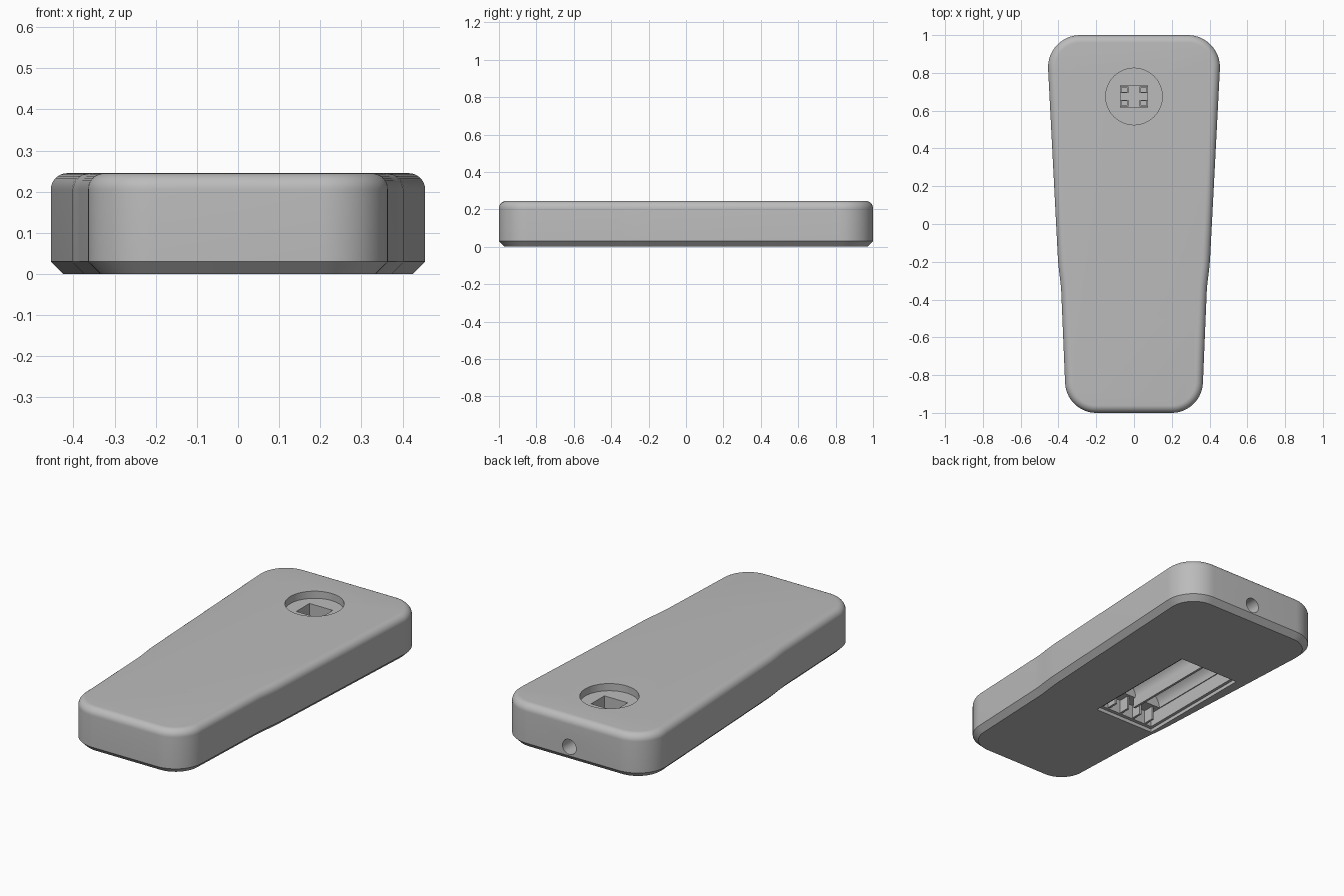
import bpy, bmesh, math
from mathutils import Vector

cube = bpy.data.objects.get("Cube")
if cube:
    bpy.data.objects.remove(cube, do_unlink=True)

grey = bpy.data.materials.new("plain grey")
grey.use_nodes = True
grey.diffuse_color = (0.5, 0.5, 0.5, 1)
grey.node_tree.nodes["Principled BSDF"].inputs["Base Color"].default_value = (0.5, 0.5, 0.5, 1)


def finish(name, bm):
    bmesh.ops.recalc_face_normals(bm, faces=bm.faces)
    mesh = bpy.data.meshes.new(name)
    bm.to_mesh(mesh)
    bm.free()
    mesh.materials.append(grey)
    obj = bpy.data.objects.new(name, mesh)
    bpy.context.collection.objects.link(obj)
    return obj


def box(name, x0, x1, y0, y1, z0, z1):
    bm = bmesh.new()
    bmesh.ops.create_cube(bm, size=1)
    for v in bm.verts:
        v.co = Vector((x1 if v.co.x > 0 else x0,
                       y1 if v.co.y > 0 else y0,
                       z1 if v.co.z > 0 else z0))
    return finish(name, bm)


def cylinder(name, centre, radius, depth, along_y=False):
    bm = bmesh.new()
    bmesh.ops.create_cone(bm, cap_ends=True, segments=48, radius1=radius,
                          radius2=radius, depth=depth)
    obj = finish(name, bm)
    if along_y:
        obj.rotation_euler.x = math.pi / 2
    obj.location = centre
    return obj


def corner(cx, cy, r, start, end, steps=14):
    angles = [math.radians(start + (end - start) * i / steps) for i in range(steps + 1)]
    return [Vector((cx + r * math.cos(a), cy + r * math.sin(a))) for a in angles]


# Tapered handheld body: half outline from narrow end to wide end, then mirrored
half = corner(0.199, -0.834, 0.166, -90, -3)
half += [Vector(p) for p in ((0.385, -0.36), (0.388, -0.32), (0.394, -0.27),
                             (0.400, -0.22), (0.403, -0.18))]
half += corner(0.285, 0.83, 0.17, -3, 90)
outline = half + [Vector((-p.x, p.y)) for p in reversed(half)]

# Inset and height of each ring: bottom chamfer, wall, rounded top edge
top, r = 0.245, 0.04
rings = [(0.03, 0), (0, 0.03)]
rings += [(r - r * math.cos(a), top - r + r * math.sin(a))
          for a in (math.pi / 2 * i / 8 for i in range(9))]

bm = bmesh.new()
count = len(outline)
loops = []
for inset, z in rings:
    loop = []
    for i, p in enumerate(outline):
        t = (outline[(i + 1) % count] - outline[i - 1]).normalized()
        q = p - Vector((t.y, -t.x)) * inset
        loop.append(bm.verts.new((q.x, q.y, z)))
    loops.append(loop)
for low, high in zip(loops, loops[1:]):
    for i in range(count):
        j = (i + 1) % count
        bm.faces.new((low[i], low[j], high[j], high[i]))
bm.faces.new(loops[0])
bm.faces.new(loops[-1])
body = finish("body", bm)

# Cutters: button recess, switch well, end hole, battery bay
cutters = [
    cylinder("button_recess_cutter", (0, 0.675, top), 0.15, 0.08),
    box("switch_well_cutter", -0.072, 0.072, 0.617, 0.733, 0.1, 0.3),
    cylinder("end_hole_cutter", (0.02, 0.97, 0.08), 0.042, 0.24, True),
    box("cover_seat_cutter", -0.345, 0.03, -0.27, 0.43, -0.1, 0.02),
    box("bay_cutter", -0.328, 0.005, -0.25, 0.428, -0.1, 0.1),
]
for i, x in enumerate((-0.243, -0.08)):
    cutters.append(cylinder("cell_channel_cutter_%d" % i, (x, 0.124, 0.1),
                            0.08, 0.6, True))

bpy.context.view_layer.objects.active = body
for cutter in cutters:
    cutter.hide_render = True
    mod = body.modifiers.new(cutter.name, 'BOOLEAN')
    mod.operation = 'DIFFERENCE'
    mod.solver = 'EXACT'
    mod.object = cutter
    bpy.ops.object.modifier_apply(modifier=mod.name)
    bpy.data.objects.remove(cutter, do_unlink=True)

bpy.ops.object.select_all(action='DESELECT')
body.select_set(True)
bpy.ops.object.shade_smooth_by_angle(angle=math.radians(30))

# Four square switch legs in the well, each an open-topped socket
for i, (sx, sy) in enumerate(((1, 1), (-1, 1), (1, -1), (-1, -1))):
    cx, cy = sx * 0.051, 0.675 + sy * 0.036
    for k, s in enumerate((-1, 1)):
        box("switch_socket_%d_side_%d" % (i, k), cx + s * 0.018 - 0.003,
            cx + s * 0.018 + 0.003, cy - 0.017, cy + 0.017, 0.1, 0.13)
        box("switch_socket_%d_end_%d" % (i, k), cx - 0.02, cx + 0.02,
            cy + s * 0.014 - 0.003, cy + s * 0.014 + 0.003, 0.1, 0.13)

# Contact ribs at the narrow end of the battery bay, and the rail beside the cells
for i in range(4):
    x = -0.29 + i * 0.085
    box("contact_rib_%d" % i, x - 0.006, x + 0.006, -0.255, -0.19, 0.025, 0.105)
box("cell_rail", -0.168, -0.155, -0.19, 0.43, 0.045, 0.105)
